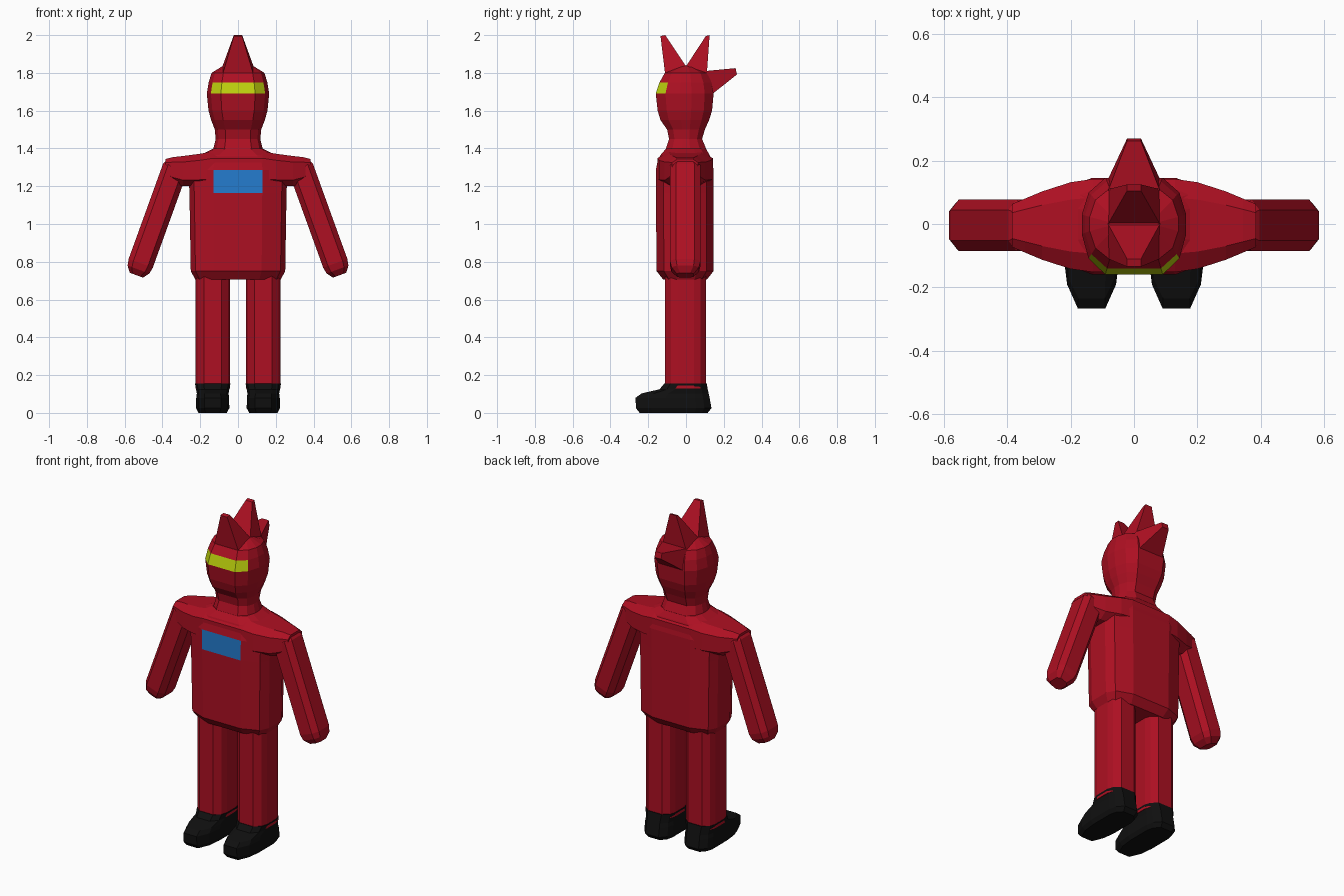
import bpy, bmesh
from mathutils import Vector

if "Cube" in bpy.data.objects:
    bpy.data.objects.remove(bpy.data.objects["Cube"])


def material(name, rgb):
    m = bpy.data.materials.new(name)
    m.diffuse_color = (*rgb, 1)
    m.use_nodes = True
    m.node_tree.nodes["Principled BSDF"].inputs["Base Color"].default_value = m.diffuse_color
    return m


RED = material("red", (0.42, 0.005, 0.016))
BLACK = material("black", (0.005, 0.005, 0.005))
YELLOW = material("yellow green", (0.50, 0.62, 0.004))
BLUE = material("blue", (0.018, 0.20, 0.62))


def loft(name, rings, mats, paint=None):
    """Skin a stack of equal rings, cap both ends, paint faces by a rule."""
    bm = bmesh.new()
    rows = [[bm.verts.new(p) for p in r] for r in rings]
    n = len(rows[0])
    for a, b in zip(rows, rows[1:]):
        for i in range(n):
            j = (i + 1) % n
            bm.faces.new((a[i], a[j], b[j], b[i]))
    bm.faces.new(rows[0][::-1])
    bm.faces.new(rows[-1])
    bmesh.ops.recalc_face_normals(bm, faces=bm.faces)
    bm.normal_update()
    if paint:
        for f in bm.faces:
            f.material_index = int(paint(f.calc_center_median(), f.normal))
    me = bpy.data.meshes.new(name)
    bm.to_mesh(me)
    bm.free()
    for m in mats:
        me.materials.append(m)
    ob = bpy.data.objects.new(name, me)
    bpy.context.collection.objects.link(ob)
    return ob


def level(z, hx, front, back, half, cx=0):
    """Horizontal ring from a right-half outline, mirrored in x."""
    full = half + [(-x, y) for x, y in reversed(half)]
    return [(cx + x * hx, y * (back if y > 0 else front), z) for x, y in full]


def octagon(c, u, v, k=0.5):
    """Bevelled rectangle around c with half axes u and v."""
    c, u, v = Vector(c), Vector(u), Vector(v)
    pts = [(1, -k), (1, k), (k, 1), (-k, 1), (-1, k), (-1, -k), (-k, -1), (k, -1)]
    return [c + u * a + v * b for a, b in pts]


# Torso with a chest panel
BODY = [(.5, -1), (.9, -.75), (1, -.4), (1, .4), (.9, .75), (.5, 1)]
torso = [(.705, .225, .12, .11), (.75, .25, .155, .145), (1.165, .257, .16, .146),
         (1.285, .262, .16, .146), (1.325, .25, .152, .14), (1.365, .20, .135, .125),
         (1.40, .13, .105, .105)]
loft("torso", [level(*r, BODY) for r in torso], [RED, BLUE],
     lambda c, n: 1.165 < c.z < 1.285 and n.y < -.98)

# Shoulder yoke running across the body: x, half depth, bottom, top
yoke = [(.13, .147, 1.2, 1.385), (.2, .137, 1.2, 1.372), (.29, .108, 1.2, 1.36),
        (.345, .085, 1.22, 1.354), (.385, .068, 1.25, 1.344)]
yoke = [(-x, d, b, t) for x, d, b, t in reversed(yoke)] + yoke
loft("shoulders", [octagon((x, -.005, (b + t) / 2), (0, d, 0), (0, 0, (t - b) / 2), .6)
                   for x, d, b, t in yoke], [RED])

# Head with neck and a visor band
SKULL = [(.55, -1), (.87, -.68), (1, -.2), (1, .2), (.87, .68), (.55, 1)]
head = [(1.36, .12, .10, .10), (1.40, .13, .106, .106), (1.45, .118, .09, .085),
        (1.50, .123, .10, .10), (1.55, .142, .135, .122), (1.60, .156, .15, .138),
        (1.69, .165, .16, .146), (1.75, .155, .14, .135), (1.80, .14, .112, .112),
        (1.84, .075, .025, .025)]
loft("head", [level(*r, SKULL) for r in head], [RED, YELLOW],
     lambda c, n: 1.69 < c.z < 1.75 and n.y < -.5)


def spike(name, a, b, ta, tb, w=.082, t=.022):
    """Tapered crest spike; a, b are base edges and ta, tb tip edges in (y, z)."""
    def quad(p, q, h):
        return [(-h, *p), (h, *p), (h, *q), (-h, *q)]
    loft(name, [quad(a, b, w), quad(ta, tb, t)], [RED])


# Crest spikes
spike("front_spike", (0, 1.835), (-.11, 1.79), (-.11, 2.0), (-.135, 1.995))
spike("rear_spike", (0, 1.835), (.11, 1.79), (.105, 1.995), (.125, 2.0))
spike("back_spike", (.105, 1.81), (.142, 1.69), (.262, 1.825), (.27, 1.792))

LIMB = [(.5, -1), (.88, -.72), (1, -.4), (1, .4), (.88, .72), (.5, 1)]
for side, s in (("left", -1), ("right", 1)):
    # Arm along a slanted axis with bevelled ends
    top, end = Vector((s * .333, 0, 1.295)), Vector((s * .532, 0, .745))
    d = (end - top).normalized()
    across = Vector((s * -d.z, 0, s * d.x))
    steps = [(-.035, .75), (0, 1), (.535, 1), (.57, .9), (.602, .55)]
    loft(side + "_arm", [octagon(top + d * t + Vector((0, -.004, 0)), across * .068 * k,
                                 (0, .081 * k, 0), .6) for t, k in steps], [RED])
    # Leg
    loft(side + "_leg", [level(z, .092, .112, .106, LIMB, s * .134) for z in (.13, .75)], [RED])
    # Boot: z, half width, toe, heel
    boot = [(0.005, .075, .245, .115), (.025, .088, .265, .135), (.08, .087, .267, .125),
            (.103, .084, .235, .12), (.125, .088, .14, .115), (.155, .094, .115, .11)]
    loft(side + "_boot", [level(z - .005 * (z < .01), *r, LIMB, s * .134) for z, *r in boot], [BLACK])
